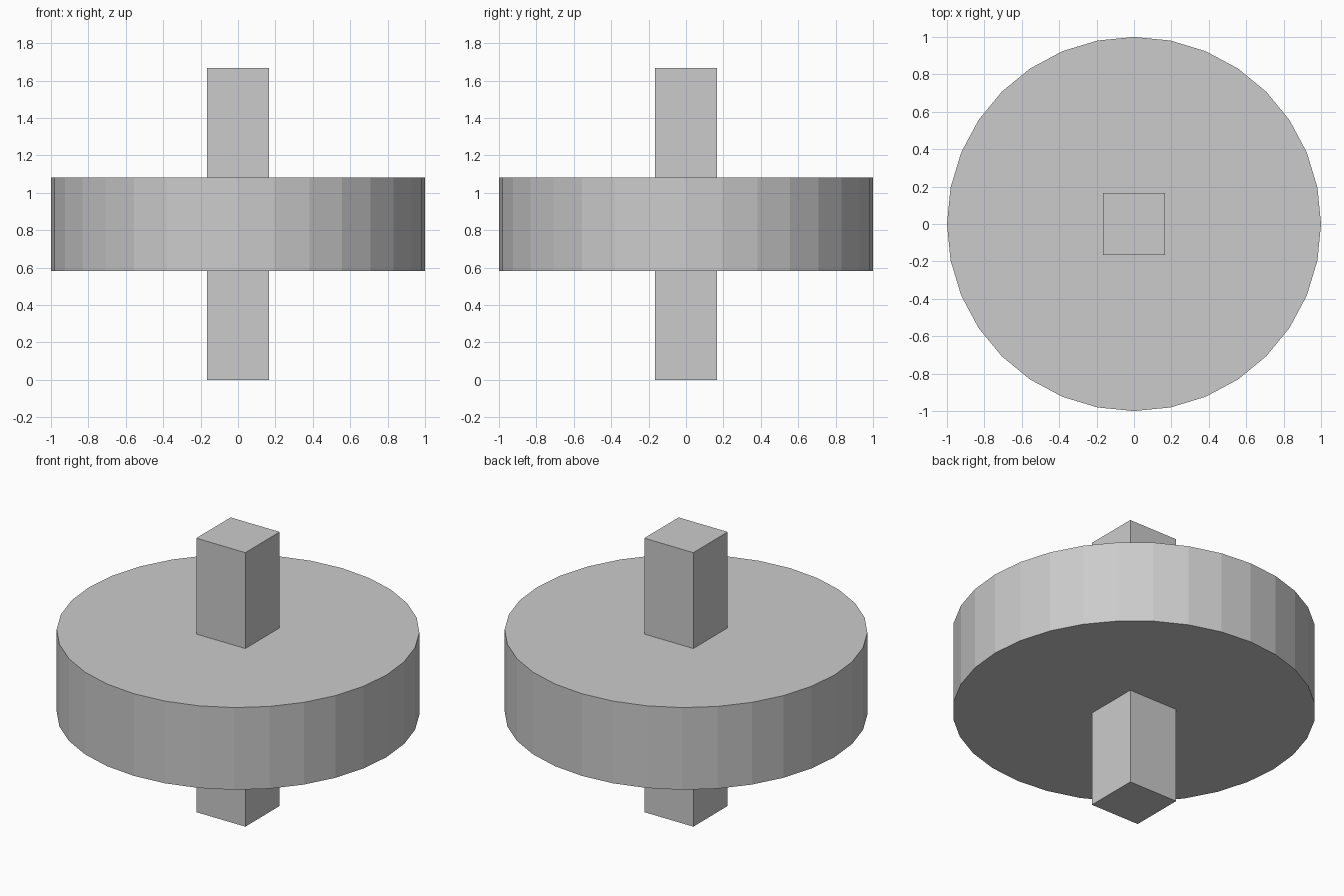
import bpy

if "Cube" in bpy.data.objects:
    bpy.data.objects.remove(bpy.data.objects["Cube"])

HEIGHT = 5 / 3        # full axle length
MID = HEIGHT / 2

# Round wheel: 32 flat sides
bpy.ops.mesh.primitive_cylinder_add(vertices=32, radius=1.0, depth=0.5,
                                    location=(0, 0, MID))
bpy.context.object.name = "wheel_disc"

# Square axle running through the wheel
bpy.ops.mesh.primitive_cube_add(size=1, location=(0, 0, MID))
axle = bpy.context.object
axle.name = "square_axle"
axle.scale = (0.33, 0.33, HEIGHT)
bpy.ops.object.transform_apply(location=False, rotation=False, scale=True)
